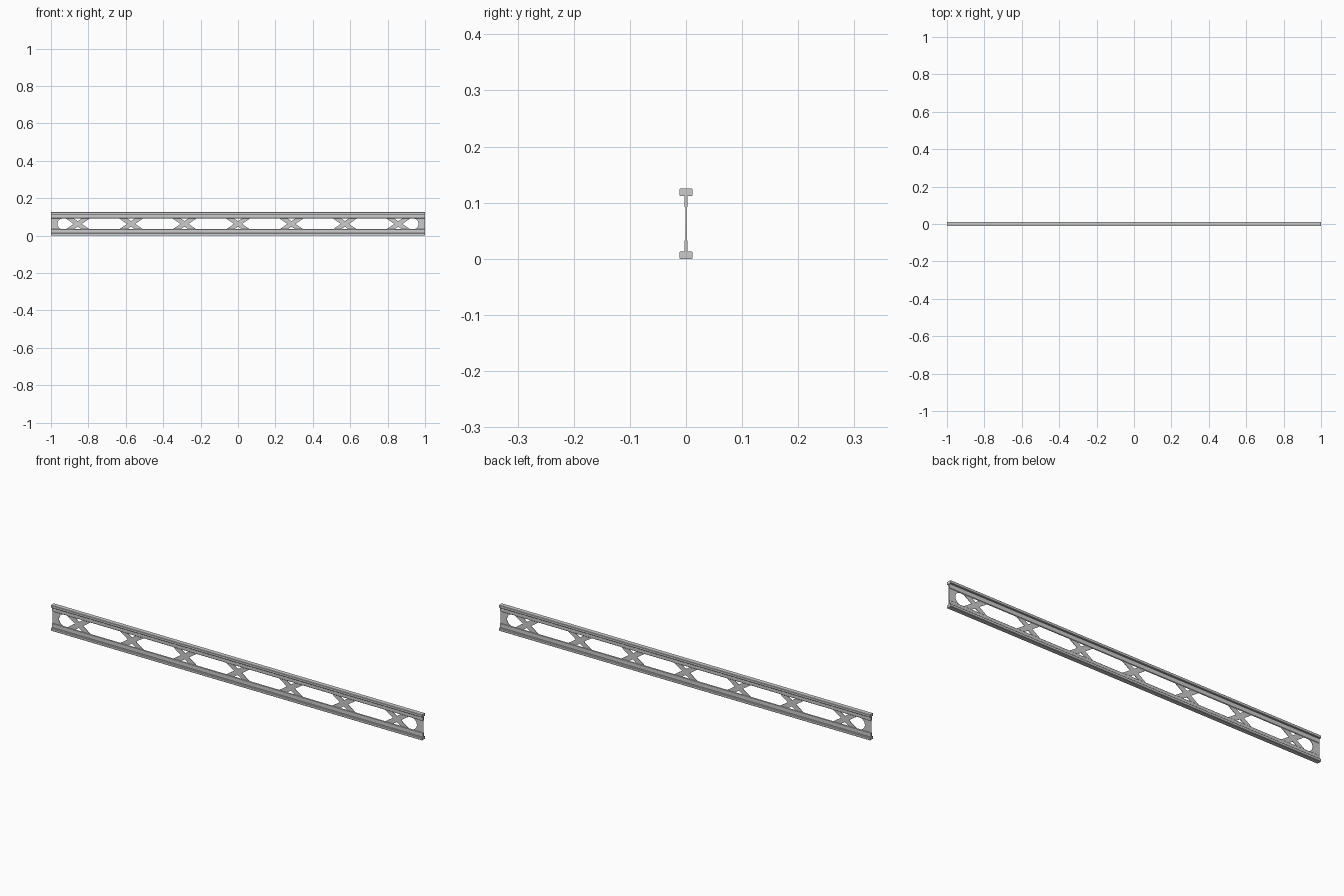
import bpy, bmesh
from math import sin, cos, pi

if "Cube" in bpy.data.objects:
    bpy.data.objects.remove(bpy.data.objects["Cube"])

L, ZC = 1.0, 0.0625          # half length, beam mid height
WEB = 0.0012                 # half thickness of the web
H = 0.029                    # half height of the openings
TIP, RUN = 0.0215, 0.0425    # brace crossing: tip offset and run of a diagonal
STEP = 2 / 7
centres = [STEP * i for i in range(-3, 4)]


def chord(name, top):
    # flange with a narrow tapered rib, swept along x
    half = [(0.0105, 0), (0.012, 0.0015), (0.012, 0.0115), (0.0105, 0.013),
            (0.003, 0.013), (0.003, 0.032), (WEB, 0.034)]
    pts = half + [(-y, z) for y, z in reversed(half)]
    bm = bmesh.new()
    face = bm.faces.new([bm.verts.new((-L, y, 2 * ZC - z if top else z)) for y, z in pts])
    ext = bmesh.ops.extrude_face_region(bm, geom=[face])
    verts = [g for g in ext["geom"] if isinstance(g, bmesh.types.BMVert)]
    bmesh.ops.translate(bm, verts=verts, vec=(2 * L, 0, 0))
    bmesh.ops.recalc_face_normals(bm, faces=bm.faces)
    mesh = bpy.data.meshes.new(name)
    bm.to_mesh(mesh)
    bm.free()
    bpy.context.collection.objects.link(bpy.data.objects.new(name, mesh))


def loop(curve, pts):
    s = curve.splines.new('POLY')
    s.points.add(len(pts) - 1)
    for p, (x, z) in zip(s.points, pts):
        p.co = (x, z, 0, 1)
    s.use_cyclic_u = True


chord("bottom_chord", False)
chord("top_chord", True)

# web plate: outline and openings as one filled curve
web = bpy.data.curves.new("web_plate", 'CURVE')
web.dimensions = '2D'
web.fill_mode = 'BOTH'
web.extrude = WEB
E = ZC - 0.008
loop(web, [(-L, -E), (L, -E), (L, E), (-L, E)])

# long six-sided openings between crossings
for a, b in zip(centres, centres[1:]):
    a, b = a + TIP, b - TIP
    loop(web, [(a, 0), (a + RUN, -H), (b - RUN, -H), (b, 0), (b - RUN, H), (a + RUN, H)])

# small triangles above and below each crossing
for c in centres:
    for s in (-1, 1):
        w = RUN - TIP
        loop(web, [(c, s * H * TIP / RUN), (c + w, s * H), (c - w, s * H)])

# end openings: round outside, pointed inside
for s in (-1, 1):
    tip = s * (centres[-1] + TIP)
    arc = [(s * (0.936 + H * cos(t)), H * sin(t))
           for t in (-pi / 2 + pi * i / 20 for i in range(21))]
    loop(web, [(tip, 0), (tip + s * RUN, -H)] + arc + [(tip + s * RUN, H)])

ob = bpy.data.objects.new("web_plate", web)
bpy.context.collection.objects.link(ob)
ob.rotation_euler = (pi / 2, 0, 0)
ob.location.z = ZC
bpy.context.view_layer.objects.active = ob
ob.select_set(True)
bpy.ops.object.convert(target='MESH')
